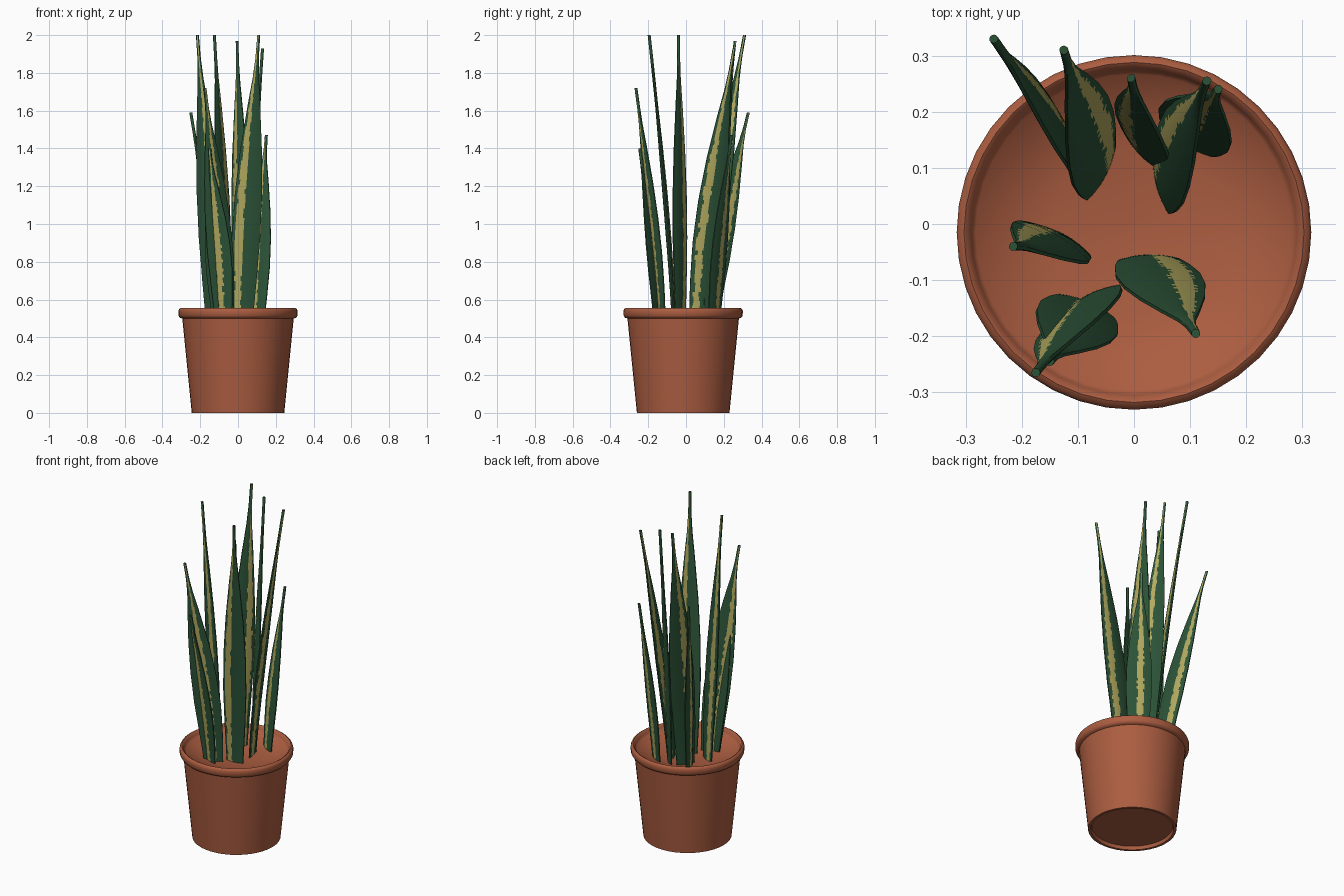
import bpy, bmesh, random
from math import cos, sin, pi, radians
from mathutils import Vector

random.seed(4)
cube = bpy.data.objects.get("Cube")
if cube:
    bpy.data.objects.remove(cube)


def material(name, colour):
    m = bpy.data.materials.new(name)
    m.use_nodes = True
    m.diffuse_color = (*colour, 1)
    bsdf = m.node_tree.nodes["Principled BSDF"]
    bsdf.inputs["Base Color"].default_value = (*colour, 1)
    bsdf.inputs["Roughness"].default_value = 0.7
    return m


terracotta = material("terracotta", (0.41, 0.11, 0.052))
green = material("leaf green", (0.025, 0.086, 0.039))
yellow = material("leaf yellow", (0.45, 0.4, 0.115))


def finish(bm, name, mats, angle):
    bmesh.ops.recalc_face_normals(bm, faces=bm.faces)
    mesh = bpy.data.meshes.new(name)
    bm.to_mesh(mesh)
    bm.free()
    ob = bpy.data.objects.new(name, mesh)
    bpy.context.collection.objects.link(ob)
    for m in mats:
        mesh.materials.append(m)
    bpy.ops.object.select_all(action="DESELECT")
    ob.select_set(True)
    bpy.context.view_layer.objects.active = ob
    bpy.ops.object.shade_smooth_by_angle(angle=radians(angle))
    return ob


def lathe(name, profile, mat, sides=40):
    """Spin a radius/height profile; both ends are closed with a cap."""
    bm = bmesh.new()
    rings = [[bm.verts.new((r * cos(2 * pi * i / sides), r * sin(2 * pi * i / sides), z))
              for i in range(sides)] for r, z in profile]
    for a, b in zip(rings, rings[1:]):
        for i in range(sides):
            j = (i + 1) % sides
            bm.faces.new((a[i], a[j], b[j], b[i]))
    bm.faces.new(rings[0])
    bm.faces.new(rings[-1])
    ob = finish(bm, name, [mat], 60)
    ob.location.y = -0.015
    return ob


# Pot: recessed foot, tapered wall, rounded rim, slightly dished filling
lathe("pot", [(0.225, 0.02), (0.23, 0), (0.245, 0), (0.295, 0.5), (0.308, 0.504),
              (0.315, 0.515), (0.316, 0.54), (0.312, 0.55), (0.303, 0.555),
              (0.295, 0.55), (0.29, 0.535), (0.282, 0.522), (0.15, 0.492),
              (0.02, 0.48)], terracotta)

# Leaf outline: relative width at each fraction of the length
OUTLINE = [(0, 0.7), (0.15, 0.88), (0.3, 1), (0.45, 0.96), (0.6, 0.77),
           (0.75, 0.46), (0.85, 0.22), (0.92, 0.12), (1, 0.1)]
COLUMNS = 20
ROWS = 60
BASE_Z = 0.47


def relative_width(t):
    for (a, wa), (b, wb) in zip(OUTLINE, OUTLINE[1:]):
        if t <= b:
            return wa + (wb - wa) * (t - a) / (b - a)
    return OUTLINE[-1][1]


def leaf(name, base, tip, angle, width, stripes):
    """A leaning, lens-section blade with a ragged pale stripe down each face."""
    start, end = Vector((*base, BASE_Z)), Vector(tip)
    across = Vector((cos(radians(angle)), sin(radians(angle)), 0))
    out = Vector((-across.y, across.x, 0))
    lean = end - start
    if out.dot(lean) < 0:
        out.negate()
    us = [2 * c / COLUMNS - 1 for c in range(COLUMNS + 1)]
    bm = bmesh.new()
    sheets = ([], [])
    for r in range(ROWS + 1):
        t = r / ROWS
        w = relative_width(t) * width / 2
        bend = t ** 1.3
        centre = start + Vector((lean.x * bend, lean.y * bend, lean.z * t))
        for sheet, side in zip(sheets, (1, -1)):
            sheet.append([bm.verts.new(centre + across * w * u + out * side
                                       * (0.003 + max(w * 0.15, 0.005) * (1 - u * u)))
                          for u in us])
    # Outer face first, then inner face, each with its own stripe position
    for sheet, stripe in zip(sheets, stripes):
        for r in range(ROWS):
            low = stripe - 0.25 - random.uniform(-0.06, 0.1)
            high = stripe + 0.25 + random.uniform(-0.06, 0.1)
            for c in range(COLUMNS):
                f = bm.faces.new((sheet[r][c], sheet[r][c + 1],
                                  sheet[r + 1][c + 1], sheet[r + 1][c]))
                f.material_index = int(low < us[c] + 1 / COLUMNS < high)
    front, back = sheets
    # Close the two long edges and both ends
    for c in (0, COLUMNS):
        for r in range(ROWS):
            bm.faces.new((front[r][c], front[r + 1][c], back[r + 1][c], back[r][c]))
    for r in (0, ROWS):
        for c in range(COLUMNS):
            bm.faces.new((front[r][c], front[r][c + 1], back[r][c + 1], back[r][c]))
    finish(bm, name, [green, yellow], 50)


# Leaves: foot, tip, direction across, greatest width, outer and inner stripe
LEAVES = {
    "back_left_outer": ((-0.105, 0.12), (-0.25, 0.33, 1.59), 107, 0.14, (0, 0.4)),
    "back_left_tall": ((-0.06, 0.09), (-0.125, 0.31, 2.0), 62, 0.15, (-0.35, 0.45)),
    "back_middle": ((0.022, 0.125), (-0.005, 0.26, 1.97), 137, 0.13, (-0.35, 0.45)),
    "back_right_tall": ((0.05, 0.07), (0.13, 0.255, 1.93), 105, 0.15, (-0.45, 0.45)),
    "back_right_short": ((0.095, 0.15), (0.15, 0.24, 1.47), 147, 0.145, (0.1, 0.1)),
    "side_tall": ((-0.125, -0.03), (-0.215, -0.04, 2.0), 150, 0.145, (-0.35, 0.45)),
    "front_right_tall": ((0.025, -0.065), (0.11, -0.195, 2.0), 2, 0.15, (-0.5, 0.45)),
    "front_left_tall": ((-0.073, -0.133), (-0.175, -0.265, 1.72), 25, 0.15, (0.1, -0.45)),
    "front_left_short": ((-0.085, -0.148), (-0.15, -0.245, 1.4), 157, 0.15, (-0.05, 0)),
}
for name, spec in LEAVES.items():
    leaf(name + "_leaf", *spec)
